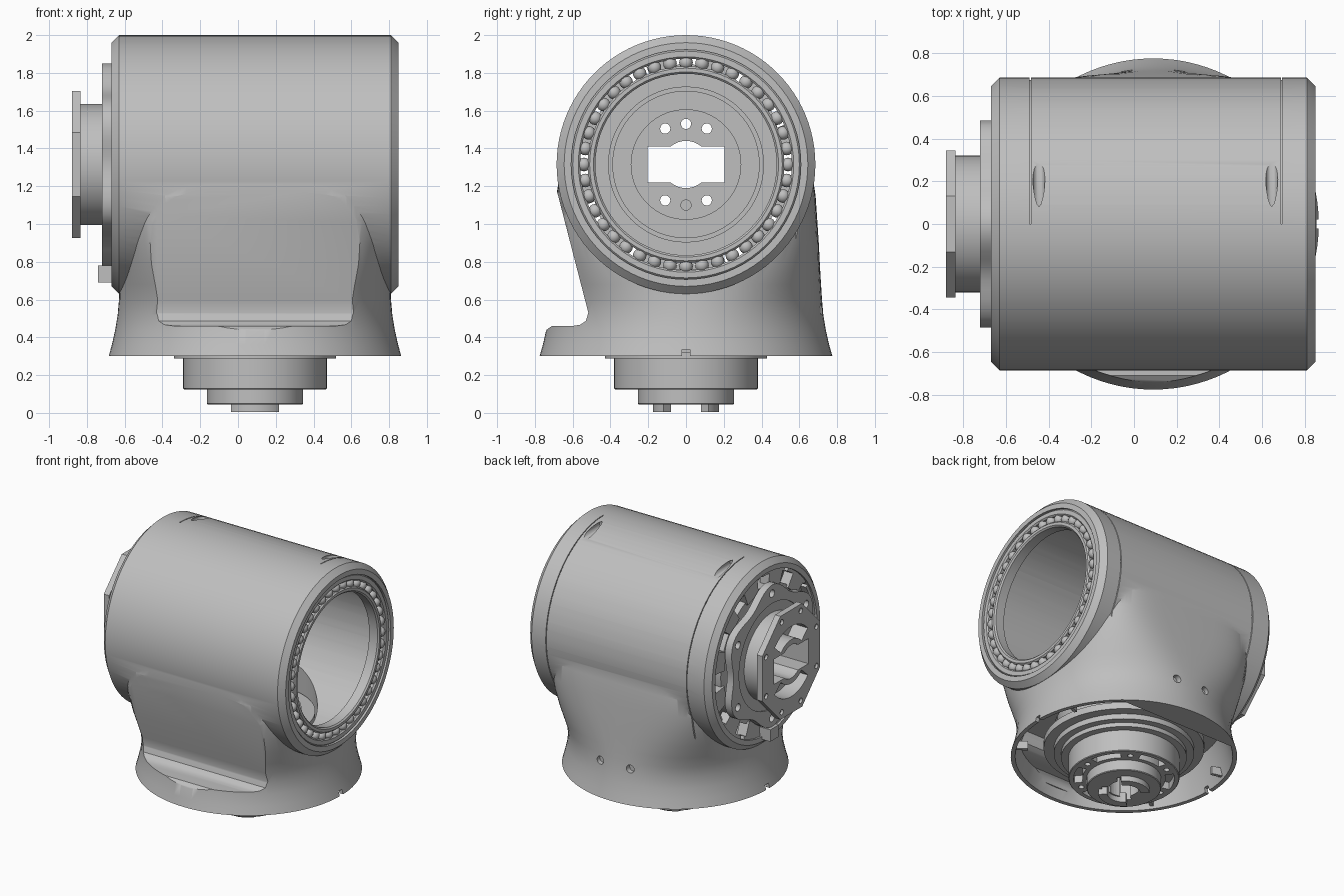
import bpy, bmesh
from math import sin, cos, radians, tau, copysign
from mathutils import Matrix, Vector

if "Cube" in bpy.data.objects:
    bpy.data.objects.remove(bpy.data.objects["Cube"])

CX = 0.09      # centre of the base axis in x
CZ = 1.315     # height of the barrel axis

grey = bpy.data.materials.new("plain grey")
grey.use_nodes = True
grey.diffuse_color = (0.52, 0.52, 0.52, 1)
grey.node_tree.nodes["Principled BSDF"].inputs["Base Color"].default_value = (0.52, 0.52, 0.52, 1)


def finish(name, bm):
    bmesh.ops.remove_doubles(bm, verts=bm.verts, dist=1e-5)
    bmesh.ops.recalc_face_normals(bm, faces=bm.faces)
    mesh = bpy.data.meshes.new(name)
    bm.to_mesh(mesh)
    bm.free()
    mesh.materials.append(grey)
    ob = bpy.data.objects.new(name, mesh)
    bpy.context.collection.objects.link(ob)
    return ob


def lathe(name, profile, axis="X", start=0, end=360, segs=72):
    """Turn a closed (radius, height) outline about the barrel or base axis."""
    bm = bmesh.new()
    full = end - start == 360
    count = segs if full else max(4, int(segs * (end - start) / 360))
    rings = []
    for i in range(count if full else count + 1):
        a = radians(start + (end - start) * i / count)
        ring = []
        for r, h in profile:
            u, v = r * cos(a), r * sin(a)
            ring.append(bm.verts.new((h, u, CZ + v) if axis == "X" else (CX + u, v, h)))
        rings.append(ring)
    n = len(profile)
    for i in range(count):
        a, b = rings[i], rings[(i + 1) % len(rings)]
        for j in range(n):
            k = (j + 1) % n
            if profile[j][0] == 0 and profile[k][0] == 0:
                continue
            if profile[j][0] == 0:
                bm.faces.new((a[j], b[k], a[k]))
            elif profile[k][0] == 0:
                bm.faces.new((a[j], b[j], a[k]))
            else:
                bm.faces.new((a[j], b[j], b[k], a[k]))
    if not full:
        bm.faces.new(rings[0])
        bm.faces.new(rings[-1])
    return finish(name, bm)


def tube(name, r0, r1, h0, h1, axis="X", start=0, end=360, segs=72):
    return lathe(name, [(r0, h0), (r1, h0), (r1, h1), (r0, h1)], axis, start, end, segs)


def loft(name, sections, segs=96):
    """Stack (height, half width, half depth, squareness) rounded sections."""
    bm = bmesh.new()
    rings = []
    for z, w, d, power in sections:
        ring = []
        for i in range(segs):
            c, s = cos(tau * i / segs), sin(tau * i / segs)
            ring.append(bm.verts.new((CX + w * copysign(abs(c) ** (2 / power), c),
                                      d * copysign(abs(s) ** (2 / power), s), z)))
        rings.append(ring)
    for a, b in zip(rings, rings[1:]):
        for i in range(segs):
            k = (i + 1) % segs
            bm.faces.new((a[i], a[k], b[k], b[i]))
    bm.faces.new(rings[0])
    bm.faces.new(rings[-1])
    return finish(name, bm)


def prism(name, pts, x0, x1):
    """Extrude a (y, z) outline along x."""
    bm = bmesh.new()
    face = bm.faces.new([bm.verts.new((x0, y, z)) for y, z in pts])
    moved = bmesh.ops.extrude_face_region(bm, geom=[face])["geom"]
    bmesh.ops.translate(bm, vec=(x1 - x0, 0, 0),
                        verts=[g for g in moved if isinstance(g, bmesh.types.BMVert)])
    return finish(name, bm)


def box(name, x, y, z, spin=0):
    bm = bmesh.new()
    size = Matrix.Diagonal((x[1] - x[0], y[1] - y[0], z[1] - z[0], 1))
    place = Matrix.Translation((sum(x) / 2, sum(y) / 2, sum(z) / 2))
    bmesh.ops.create_cube(bm, size=1, matrix=place @ size)
    pivot = Matrix.Translation((CX, 0, 0))
    bm.transform(pivot @ Matrix.Rotation(radians(spin), 4, "Z") @ pivot.inverted())
    return finish(name, bm)


def rod(name, r, p, q, segs=20):
    p, q = Vector(p), Vector(q)
    bm = bmesh.new()
    turn = (q - p).to_track_quat("Z", "Y").to_matrix().to_4x4()
    bmesh.ops.create_cone(bm, cap_ends=True, segments=segs, radius1=r, radius2=r,
                          depth=(q - p).length, matrix=Matrix.Translation((p + q) / 2) @ turn)
    return finish(name, bm)


def boolean(ob, tool, op="DIFFERENCE"):
    mod = ob.modifiers.new("bool", "BOOLEAN")
    mod.operation, mod.object, mod.solver = op, tool, "EXACT"
    deps = bpy.context.evaluated_depsgraph_get()
    mesh = bpy.data.meshes.new_from_object(ob.evaluated_get(deps))
    ob.modifiers.clear()
    ob.data = mesh
    bpy.data.objects.remove(tool)


# Housing: barrel blended into a flared neck with a sloping flat front
def front_wedge(inset):
    pts = [(-1.2, 0.41), (-0.752, 0.41), (-0.738, 0.44), (-0.71, 0.46), (-0.6, 0.46),
           (-0.56, 0.467), (-0.53, 0.487), (-0.517, 0.53), (-0.69, 1.2), (-0.74, 1.4), (-1.2, 1.4)]
    return prism("wedge", [(y + inset, z - inset) for y, z in pts], -1.2, 1.2)


body = lathe("housing", [(0, -0.67), (0.645, -0.67), (0.685, -0.63), (0.685, 0.81),
                         (0.645, 0.85), (0, 0.85)], segs=96)
neck = loft("neck", [(0.3, 0.775, 0.775, 2), (0.36, 0.758, 0.758, 2), (0.44, 0.74, 0.74, 2),
                     (0.52, 0.727, 0.727, 2.05), (0.6, 0.72, 0.72, 2.2), (0.68, 0.717, 0.715, 2.5),
                     (0.78, 0.715, 0.709, 3), (0.9, 0.712, 0.703, 3.7), (1.02, 0.71, 0.695, 4.4),
                     (1.15, 0.7, 0.686, 5), (1.27, 0.69, 0.668, 5)])
boolean(neck, front_wedge(0))
boolean(body, neck, "UNION")
boolean(body, lathe("bore", [(0, -1), (0.608, -1), (0.608, 1), (0, 1)]))
cavity = lathe("cavity", [(0, 0.2), (0.745, 0.2), (0.745, 0.3), (0.705, 0.45), (0.67, 0.55),
                          (0.47, 0.55), (0.47, 0.95), (0, 0.95)], "Z")
boolean(cavity, front_wedge(0.035))
boolean(body, cavity)

# Seams, slanting screw pockets, rear screw holes and rim notches
for x in (-0.485, 0.69):
    boolean(body, tube("seam", 0.675, 0.72, x - 0.003, x + 0.003, "X", -9, 90))
    boolean(body, box("rear_seam", (x - 0.003, x + 0.003), (0.58, 0.8), (0.67, 1.21)))
for x in (-0.445, 0.645):
    boolean(body, rod("pocket", 0.028, (x, 0.07, 1.967), (x, 0.6, 1.967)))
for x in (CX - 0.125, CX + 0.125):
    boolean(body, rod("hole", 0.03, (x, 0.68, 0.55), (x, 0.9, 0.55)))
for x in (CX - 0.775, CX + 0.775):
    boolean(body, box("notch", (x - 0.08, x + 0.08), (-0.02, 0.02), (0.25, 0.335)))

# Ledge and ribs inside the base rim
ledge = lathe("rim_ledge", [(0, 0.305), (0.75, 0.305), (0.74, 0.34), (0, 0.34)], "Z")
boolean(ledge, box("ledge_cut", (-1, 1.2), (-1, 0.57), (0.2, 0.5)))
for i, spin in enumerate((20, 165, 215, 325)):
    box("rim_rib_%d" % i, (CX + 0.66, CX + 0.74), (-0.012, 0.012), (0.32, 0.38), spin)

# Ball bearing in the open end
lathe("bearing_outer_ring", [(0.56, 0.78), (0.61, 0.78), (0.61, 0.83), (0.6, 0.84),
                             (0.57, 0.84), (0.56, 0.83)])
lathe("bearing_inner_ring", [(0.48, 0.76), (0.52, 0.76), (0.52, 0.83), (0.51, 0.84),
                             (0.49, 0.84), (0.48, 0.83)])
bm = bmesh.new()
for i in range(40):
    a = tau * i / 40
    spot = Matrix.Translation((0.81, 0.54 * cos(a), CZ + 0.54 * sin(a)))
    bmesh.ops.create_uvsphere(bm, u_segments=14, v_segments=8, radius=0.036, matrix=spot)
finish("bearing_balls", bm)


# Output drive in the closed end, pierced by a keyed opening
def keyed_cut(part):
    boolean(part, box("key", (-1, 0), (-0.205, 0.205), (CZ - 0.095, CZ + 0.095)))
    boolean(part, rod("round", 0.125, (-1, 0, CZ), (0, 0, CZ), 40))
    for s in (-1, 1):
        for y, z in ((-0.11, 0.19), (0, 0.215), (0.11, 0.19)):
            boolean(part, rod("pin", 0.027, (-1, y, CZ + s * z), (0, y, CZ + s * z)))
    for a in (90, 270):
        boolean(part, tube("kidney", 0.165, 0.265, -1, -0.76, "X", a - 48, a + 48))


drive = lathe("drive_hub", [(0, -0.84), (0.32, -0.84), (0.32, -0.71), (0.4, -0.71),
                            (0.4, -0.64), (0.5, -0.64), (0.5, -0.53), (0.48, -0.51),
                            (0.41, -0.51), (0.41, -0.54), (0.39, -0.54), (0.39, -0.48),
                            (0.29, -0.48), (0.29, -0.51), (0.24, -0.51), (0, -0.51)])
corners = [(0.345, -0.17), (0.345, 0.17), (0.13, 0.39), (-0.13, 0.39),
           (-0.345, 0.17), (-0.345, -0.17), (-0.13, -0.39), (0.13, -0.39)]
flange = prism("output_flange", [(y, CZ + z) for y, z in corners], -0.88, -0.835)
wave = [(0.497 - 0.038 * cos(6 * tau * i / 72), tau * i / 72) for i in range(72)]
lobes = prism("lobed_plate", [(r * cos(a), CZ + r * sin(a)) for r, a in wave], -0.72, -0.665)
for part in (drive, flange):
    keyed_cut(part)
boolean(lobes, rod("hub_hole", 0.395, (-1, 0, CZ), (0, 0, CZ), 72))
for i in range(6):
    a = radians(30 + 60 * i)
    y, z = 0.47 * cos(a), CZ + 0.47 * sin(a)
    boolean(lobes, rod("bolt_hole", 0.028, (-0.8, y, z), (-0.68, y, z)))
for y, z in corners:
    boolean(flange, rod("bolt_hole", 0.02, (-0.9, y * 0.87, CZ + z * 0.87),
                        (-0.86, y * 0.87, CZ + z * 0.87)))
for i in range(12):
    tube("drive_bracket_%d" % i, 0.48, 0.612, -0.655, -0.58, "X", 30 * i + 6, 30 * i + 22)
    tube("drive_bracket_lip_%d" % i, 0.585, 0.612, -0.655, -0.6, "X", 30 * i - 2, 30 * i + 24)
box("stop_tab", (-0.74, -0.62), (-0.05, 0.05), (0.69, 0.78))

# Lower motor, slotted underneath with two drive dogs
motor = lathe("lower_motor", [(0, 0.045), (0.25, 0.045), (0.255, 0.05), (0.255, 0.125),
                              (0.375, 0.125), (0.38, 0.13), (0.38, 0.288), (0.43, 0.288),
                              (0.43, 0.32), (0.48, 0.32), (0.48, 0.36), (0.55, 0.36),
                              (0.55, 0.41), (0.455, 0.41), (0.455, 0.73), (0.36, 0.73),
                              (0.36, 0.76), (0, 0.76)], "Z")
for i in range(6):
    boolean(motor, tube("slot", 0.285, 0.345, 0.05, 0.18, "Z", 60 * i + 10, 60 * i + 46))
    a = radians(60 * i + 58)
    x, y = CX + 0.315 * cos(a), 0.315 * sin(a)
    boolean(motor, rod("screw_hole", 0.02, (x, y, 0.1), (x, y, 0.16)))
boolean(motor, rod("socket", 0.105, (CX, 0, 0), (CX, 0, 0.24), 32))
for spin in (45, 135):
    boolean(motor, box("spline", (CX - 0.15, CX + 0.15), (-0.035, 0.035), (0, 0.2), spin))
for i, a in enumerate((90, 270)):
    tube("drive_dog_%d" % i, 0.115, 0.175, 0.005, 0.08, "Z", a - 47, a + 47)

# Smooth curved faces, keep machined edges crisp
bpy.ops.object.select_all(action="DESELECT")
for ob in bpy.context.collection.objects:
    if ob.type == "MESH":
        ob.select_set(True)
        bpy.context.view_layer.objects.active = ob
bpy.ops.object.shade_smooth_by_angle(angle=radians(32))
